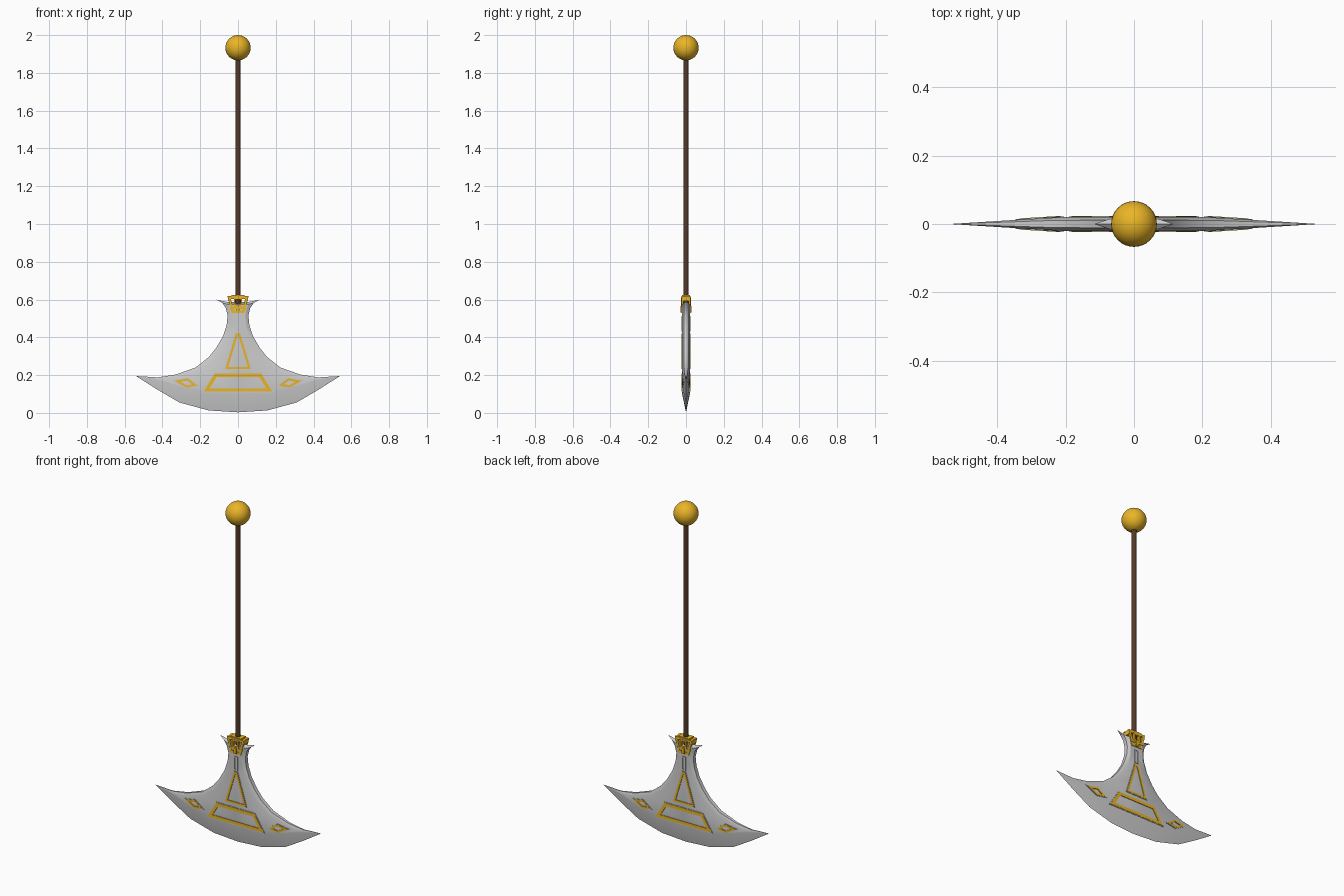
import bpy, bmesh, math
from mathutils import Vector, Matrix

if "Cube" in bpy.data.objects:
    bpy.data.objects.remove(bpy.data.objects["Cube"])


def material(name, col):
    m = bpy.data.materials.new(name)
    m.diffuse_color = (*col, 1)
    m.use_nodes = True
    m.node_tree.nodes["Principled BSDF"].inputs["Base Color"].default_value = m.diffuse_color
    return m


gold = material("gold", (0.82, 0.46, 0.02))
wood = material("dark_wood", (0.09, 0.04, 0.02))
T = 0.02  # half thickness of the blade


def thick(x):
    return T * min(1, max(0, (0.54 - abs(x)) / 0.32))


def finish(bm, name, mat=None, angle=25):
    bmesh.ops.recalc_face_normals(bm, faces=bm.faces)
    me = bpy.data.meshes.new(name)
    bm.to_mesh(me)
    bm.free()
    ob = bpy.data.objects.new(name, me)
    bpy.context.collection.objects.link(ob)
    if mat:
        me.materials.append(mat)
    bpy.ops.object.select_all(action='DESELECT')
    ob.select_set(True)
    bpy.context.view_layer.objects.active = ob
    bpy.ops.object.shade_smooth_by_angle(angle=math.radians(angle))
    return ob


# Blade: stations run from the tip to the horn; one quarter, then mirrored
# (upper edge, inset upper edge, bevel line or centre line, cutting edge or None)
stations = [
    ((.425, .188), (.41, .180), (.39, .165), (.425, .122)),
    ((.33, .203), (.32, .188), (.27, .128), (.31, .055)),
    ((.225, .240), (.21, .222), (.155, .102), (.155, .013)),
    ((.155, .295), (.135, .28), (0, .098), (0, .003)),
    ((.115, .345), (.095, .335), (0, .335), None),
    ((.08, .405), (.06, .40), (0, .40), None),
    ((.06, .465), (.043, .465), (0, .465), None),
    ((.055, .515), (.04, .515), (0, .515), None),
    ((.065, .555), (.045, .555), (0, .555), None),
    ((.083, .582), (.055, .575), (0, .572), None),
]
bm = bmesh.new()
rows = []
for u, ui, c, b in stations:
    row = [(u[0], 0, u[1]), (u[0], -.55 * thick(u[0]), u[1]),
           (ui[0], -thick(ui[0]), ui[1]), (c[0], -thick(c[0]), c[1])]
    if b:
        row.append((b[0], 0, b[1]))
    rows.append([bm.verts.new(p) for p in row])
tip = bm.verts.new((.54, 0, .195))
for a, b in zip(rows[0], rows[0][1:]):
    bm.faces.new((tip, a, b))
for r, s in zip(rows, rows[1:]):
    for k in range(min(len(r), len(s)) - 1):
        bm.faces.new((r[k], r[k + 1], s[k + 1], s[k]))
# thin top rim with the horn
horn, mid, top = [bm.verts.new(p) for p in ((.116, 0, .60), (.06, 0, .588), (0, 0, .586))]
r = rows[-1]
bm.faces.new((r[0], r[1], horn))
bm.faces.new((r[1], r[2], mid, horn))
bm.faces.new((r[2], r[3], top, mid))
for axis in ('X', 'Y'):
    bmesh.ops.mirror(bm, geom=bm.verts[:] + bm.edges[:] + bm.faces[:],
                     matrix=Matrix(), merge_dist=1e-4, axis=axis)
bmesh.ops.remove_doubles(bm, verts=bm.verts, dist=1e-4)
finish(bm, "blade")


def inset(pts, d):
    """Mitred inset of a counter-clockwise outline."""
    out = []
    n = len(pts)
    for i in range(n):
        p, q, s = (Vector(pts[(i + k) % n]) for k in (-1, 0, 1))
        e, f = (q - p).normalized(), (s - q).normalized()
        n1, n2 = Vector((-e.y, e.x)), Vector((-f.y, f.x))
        out.append(q + (n1 + n2) * d / (1 + n1.dot(n2)))
    return out


def frame(name, pts, width, height, mat=None, offset=0, mirror_x=False, base=thick):
    """Raised border following an outline, on both faces of the blade."""
    bm = bmesh.new()
    outer = inset(pts, offset)
    inner = inset(pts, offset + width)
    n = len(pts)
    for sx in ((1, -1) if mirror_x else (1,)):
        for sy in (-1, 1):
            rings = [[bm.verts.new((sx * p.x, sy * (base(p.x) + h), p.y)) for p in loop]
                     for loop, h in ((outer, -.006), (outer, height), (inner, height), (inner, -.006))]
            for k in range(4):
                a, b = rings[k], rings[(k + 1) % 4]
                for i in range(n):
                    j = (i + 1) % n
                    bm.faces.new((a[i], a[j], b[j], b[i]))
    return finish(bm, name, mat)


# Inlays: a thin grey rim around a gold border
inlays = [
    ("lower_inlay", [(-.19, .108), (.19, .108), (.125, .212), (-.125, .212)], .018, False),
    ("upper_inlay", [(-.073, .228), (.073, .228), (.014, .425), (-.014, .425)], .012, False),
    ("side_inlay", [(.205, .142), (.275, .130), (.347, .172), (.265, .187)], .011, True),
]
for name, pts, w, mx in inlays:
    frame(name + "_rim", pts, .004, .002, mirror_x=mx)
    frame(name, pts, w, .0035, gold, .004, mx)
frame("neck_slot", [(-.013, .43), (.013, .43), (.013, .512), (-.013, .512)], .006, .003)


# Collar where the pole meets the blade
def collar_base(x):
    return .018


frame("collar_frame", [(-.034, .528), (.034, .528), (.056, .618), (-.056, .618)],
      .014, .006, gold, base=collar_base)
frame("collar_buckle", [(-.022, .562), (.022, .562), (.022, .61), (-.022, .61)],
      .010, .008, gold, base=collar_base)


def box(name, center, size, mat):
    bm = bmesh.new()
    bmesh.ops.create_cube(bm, size=1, matrix=Matrix.Translation(center) @ Matrix.Diagonal((*size, 1)))
    return finish(bm, name, mat)


box("collar_bar", (0, 0, .557), (.085, .05, .012), gold)
box("collar_cap", (0, 0, .616), (.07, .044, .016), gold)
box("collar_clasp", (0, 0, .548), (.018, .06, .034), gold)
for s in (-1, 1):
    box("collar_side", (s * .046, 0, .605), (.014, .044, .026), gold)

# Pole
bpy.ops.mesh.primitive_cylinder_add(vertices=16, radius=.0145, depth=1.36, location=(0, 0, 1.22))
pole = bpy.context.object
pole.name = "pole"
pole.data.materials.append(wood)
bpy.ops.object.shade_smooth_by_angle(angle=math.radians(40))

# Pommel ball
bpy.ops.mesh.primitive_uv_sphere_add(segments=32, ring_count=16, radius=.067, location=(0, 0, 1.933))
ball = bpy.context.object
ball.name = "pommel"
ball.data.materials.append(gold)
bpy.ops.object.shade_smooth()
